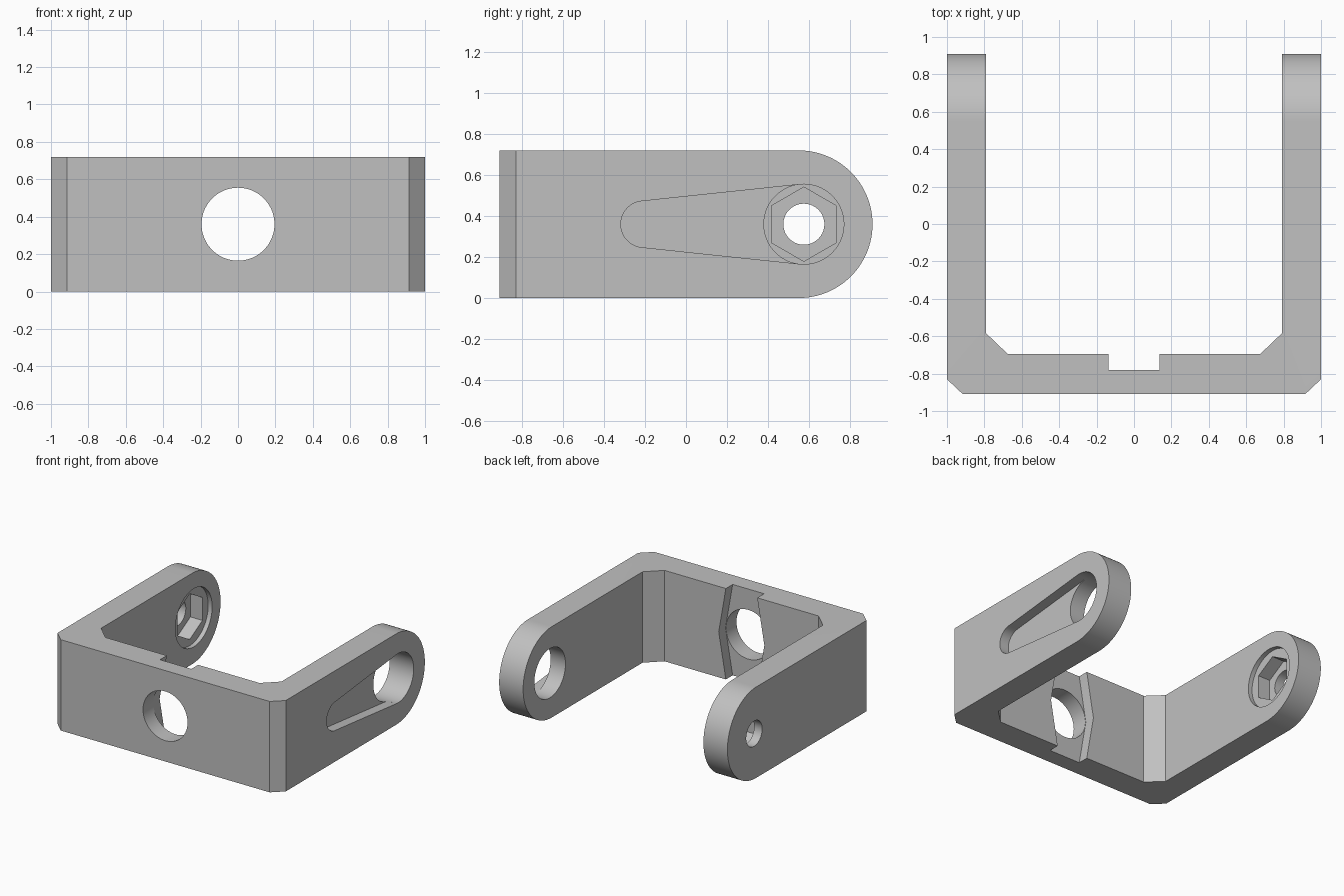
import bpy, bmesh
from math import sin, cos, pi, asin

cube = bpy.data.objects.get("Cube")
if cube:
    bpy.data.objects.remove(cube, do_unlink=True)

MID, PIVOT = 0.36, 0.575      # mid height, pivot hole position along the arms

grey = bpy.data.materials.new("plain grey")
grey.use_nodes = True
grey.diffuse_color = (0.53, 0.53, 0.53, 1)
grey.node_tree.nodes["Principled BSDF"].inputs["Base Color"].default_value = (0.53, 0.53, 0.53, 1)


def arc(cx, cy, r, start=0.0, end=2 * pi, n=96):
    """Points on an arc; a full circle drops its repeated last point."""
    full = abs(end - start - 2 * pi) < 1e-6
    count = n if full else n + 1
    return [(cx + r * cos(start + (end - start) * i / n),
             cy + r * sin(start + (end - start) * i / n)) for i in range(count)]


def prism(name, points, axis, lo, hi):
    """Extrude a 2D outline along one axis."""
    place = {"x": lambda a, b, d: (d, a, b),
             "y": lambda a, b, d: (a, d, b),
             "z": lambda a, b, d: (a, b, d)}[axis]
    bm = bmesh.new()
    low = [bm.verts.new(place(a, b, lo)) for a, b in points]
    high = [bm.verts.new(place(a, b, hi)) for a, b in points]
    bm.faces.new(low)
    bm.faces.new(high)
    for i in range(len(points)):
        j = (i + 1) % len(points)
        bm.faces.new((low[i], low[j], high[j], high[i]))
    bmesh.ops.recalc_face_normals(bm, faces=bm.faces)
    mesh = bpy.data.meshes.new(name)
    bm.to_mesh(mesh)
    bm.free()
    mesh.materials.append(grey)
    obj = bpy.data.objects.new(name, mesh)
    bpy.context.collection.objects.link(obj)
    return obj


def combine(target, tool, operation="DIFFERENCE"):
    """Apply a boolean and remove the tool."""
    mod = target.modifiers.new("cut", "BOOLEAN")
    mod.operation, mod.object, mod.solver = operation, tool, "EXACT"
    bpy.context.view_layer.objects.active = target
    bpy.ops.object.modifier_apply(modifier=mod.name)
    bpy.data.objects.remove(tool, do_unlink=True)


# U-shaped body with chamfered corners, mirrored across x
half = [(0.915, -0.91), (1, -0.83), (1, 1), (0.79, 1), (0.79, -0.585), (0.675, -0.695)]
outline = half + [(-x, y) for x, y in reversed(half)]
bracket = prism("u_bracket", outline, "z", -0.1, 0.82)

# Side silhouette with rounded arm ends
side = [(-1.2, 0)] + arc(0.55, MID, MID, -pi / 2, pi / 2, 64) + [(-1.2, 2 * MID)]
combine(bracket, prism("side_outline", side, "x", -1.2, 1.2), "INTERSECT")

# Waisted slot on the inside of the front plate, then its through hole
slot = [(0.12, -0.1), (0.2, MID), (0.12, 0.82)]
slot += [(-x, z) for x, z in reversed(slot)]
combine(bracket, prism("slot", slot, "y", -0.78, -0.6))
combine(bracket, prism("front_hole", arc(0, MID, 0.195), "y", -1.2, -0.5))

# Left arm: tapered pocket on the outside leading to a large hole
big, small, small_y = 0.195, 0.113, -0.205
tangent = pi / 2 + asin((big - small) / (PIVOT - small_y))
pocket = arc(small_y, MID, small, tangent, 2 * pi - tangent, 48)
pocket += [(PIVOT + big * cos(tangent), MID - big * sin(tangent)),
           (PIVOT + big * cos(tangent), MID + big * sin(tangent))]
combine(bracket, prism("pocket", pocket, "x", 0.92, 1.2))
combine(bracket, prism("large_hole", arc(PIVOT, MID, big), "x", 0.6, 1.2))

# Right arm: shallow round recess, hexagonal recess and small hole
combine(bracket, prism("round_recess", arc(PIVOT, MID, 0.23), "x", -0.825, -0.6))
hexagon = arc(PIVOT, MID, 0.181, pi / 6, pi / 6 + 2 * pi, 6)
combine(bracket, prism("hex_recess", hexagon, "x", -0.93, -0.6))
combine(bracket, prism("small_hole", arc(PIVOT, MID, 0.1), "x", -1.2, -0.6))

# Smooth curved walls, keep edges sharp
bpy.ops.object.select_all(action="DESELECT")
bracket.select_set(True)
bpy.context.view_layer.objects.active = bracket
bpy.ops.object.shade_smooth_by_angle(angle=pi / 9)
